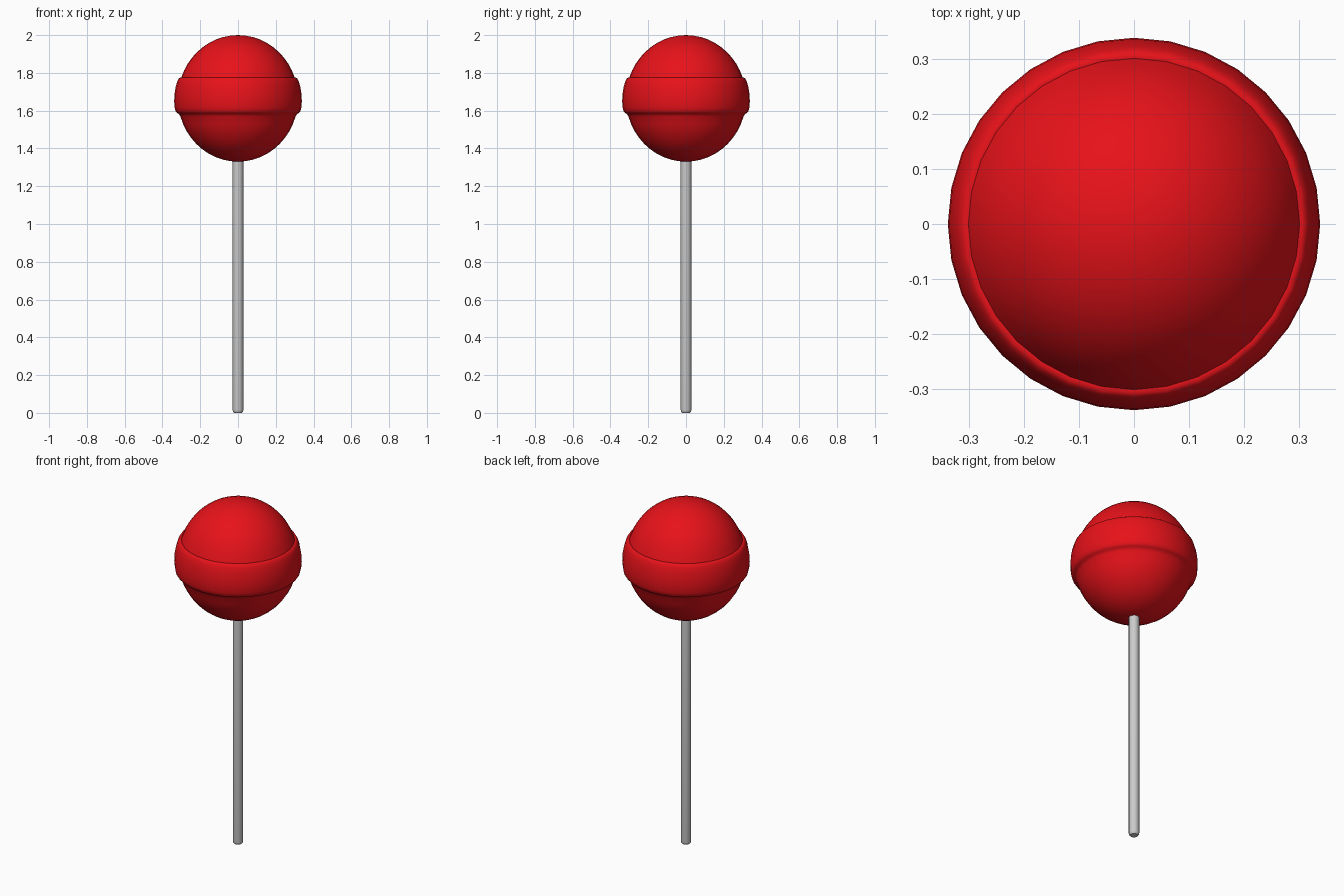
import bpy
import bmesh
from math import sin, cos, radians, pi

cube = bpy.data.objects.get("Cube")
if cube:
    bpy.data.objects.remove(cube, do_unlink=True)


def lathe(name, profile, sides, crease):
    """Spin an (r, z) profile, bottom to top, around the z axis."""
    bm = bmesh.new()
    verts = [bm.verts.new((r, 0, z)) for r, z in profile]
    edges = [bm.edges.new(pair) for pair in zip(verts, verts[1:])]
    bmesh.ops.spin(bm, geom=verts + edges, cent=(0, 0, 0), axis=(0, 0, 1),
                   angle=2 * pi, steps=sides, use_merge=True)
    bmesh.ops.remove_doubles(bm, verts=bm.verts, dist=1e-5)
    bmesh.ops.recalc_face_normals(bm, faces=bm.faces)
    mesh = bpy.data.meshes.new(name)
    bm.to_mesh(mesh)
    bm.free()
    obj = bpy.data.objects.new(name, mesh)
    bpy.context.collection.objects.link(obj)
    bpy.ops.object.select_all(action="DESELECT")
    obj.select_set(True)
    bpy.context.view_layer.objects.active = obj
    bpy.ops.object.shade_smooth_by_angle(angle=radians(crease))
    return obj


# Candy ball with a raised band around its middle
CENTRE, RADIUS, HEIGHT = 1.665, 0.318, 0.335


def arc(start, end, steps):
    angles = [radians(start + (end - start) * i / steps) for i in range(steps + 1)]
    return [(RADIUS * cos(a), CENTRE + HEIGHT * sin(a)) for a in angles]


band = [(0.313, 1.583), (0.322, 1.587), (0.331, 1.597), (0.335, 1.615),
        (0.338, 1.65), (0.336, 1.69), (0.329, 1.73), (0.321, 1.757),
        (0.314, 1.77), (0.307, 1.775)]
candy = lathe("candy", arc(-90, -16.5, 10) + band + arc(19, 90, 10), 32, 60)

red = bpy.data.materials.new("candy_red")
red.use_nodes = True
colour = (0.8, 0.006, 0.01, 1)
red.diffuse_color = colour
red.node_tree.nodes["Principled BSDF"].inputs["Base Color"].default_value = colour
candy.data.materials.append(red)

# Stick with a softened lower end
lathe("stick", [(0, 0), (0.021, 0), (0.026, 0.005), (0.028, 0.015),
                (0.028, 1.4), (0, 1.4)], 16, 40)
